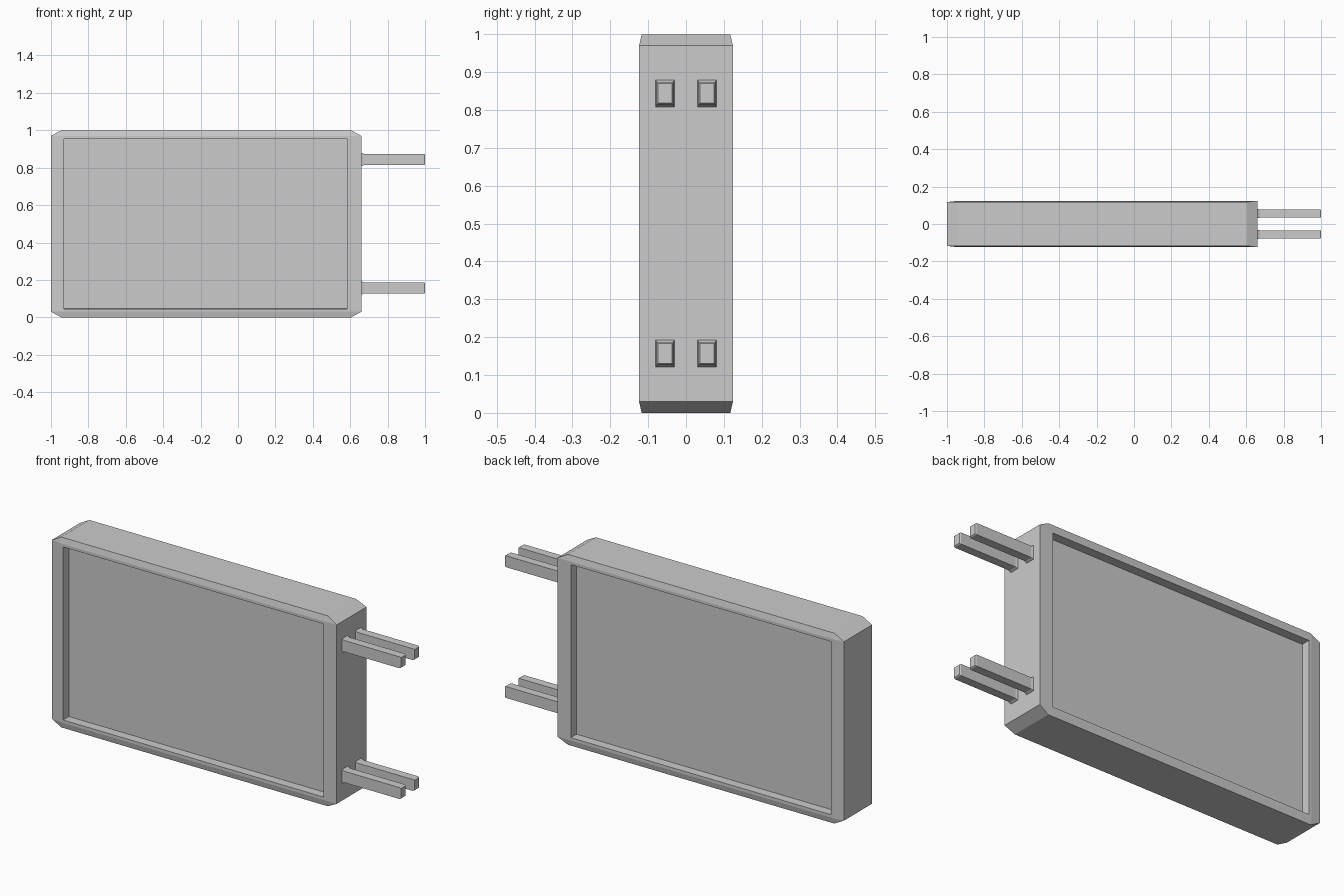
import bpy, bmesh
from mathutils import Vector

if "Cube" in bpy.data.objects:
    bpy.data.objects.remove(bpy.data.objects["Cube"])


def finish(bm, name):
    bmesh.ops.recalc_face_normals(bm, faces=bm.faces)
    me = bpy.data.meshes.new(name)
    bm.to_mesh(me)
    bm.free()
    ob = bpy.data.objects.new(name, me)
    bpy.context.collection.objects.link(ob)
    return ob


# Body: chamfered slab, softened along left, top and bottom rims
T, R = 0.124, 0.117
outline = [(-1, 0.03, R), (-0.945, 0, R), (0.605, 0, R),
           (0.66, 0.03, T), (-0.945, 0.03, T)]
bm = bmesh.new()
for x, z, y in outline:
    for sy in (-1, 1):
        for zz in (z, 1 - z):
            bm.verts.new((x, sy * y, zz))
bmesh.ops.convex_hull(bm, input=bm.verts)
bmesh.ops.dissolve_limit(bm, angle_limit=0.01, verts=bm.verts, edges=bm.edges)

# Recessed panels on front and back
for sy in (-1, 1):
    bm.normal_update()
    face = max(bm.faces, key=lambda f: f.normal.y * sy)
    bmesh.ops.inset_individual(bm, faces=[face], thickness=0.022)
    for v in face.verts:
        v.co.x = min(v.co.x, 0.583)
    bmesh.ops.inset_individual(bm, faces=[face], thickness=0.0005)
    for v in face.verts:
        v.co.y -= sy * 0.047
finish(bm, "body")


# Prongs: square bars with a flared root and a chamfered tip
def prong(name, y, z):
    sections = [(0.65, 0.0245, 0.036), (0.66, 0.0245, 0.036), (0.672, 0.022, 0.030),
                (0.994, 0.022, 0.030), (1.0, 0.019, 0.026)]
    bm = bmesh.new()
    rings = [[bm.verts.new((x, y + sy * hy, z + sz * hz))
              for sy, sz in ((-1, -1), (1, -1), (1, 1), (-1, 1))]
             for x, hy, hz in sections]
    for a, b in zip(rings, rings[1:]):
        for i in range(4):
            j = (i + 1) % 4
            bm.faces.new((a[i], a[j], b[j], b[i]))
    bm.faces.new(rings[0])
    bm.faces.new(rings[-1])
    finish(bm, name)


for level, z in (("lower", 0.157), ("upper", 0.844)):
    for side, y in (("front", -0.0555), ("back", 0.0555)):
        prong(f"prong_{level}_{side}", y, z)
